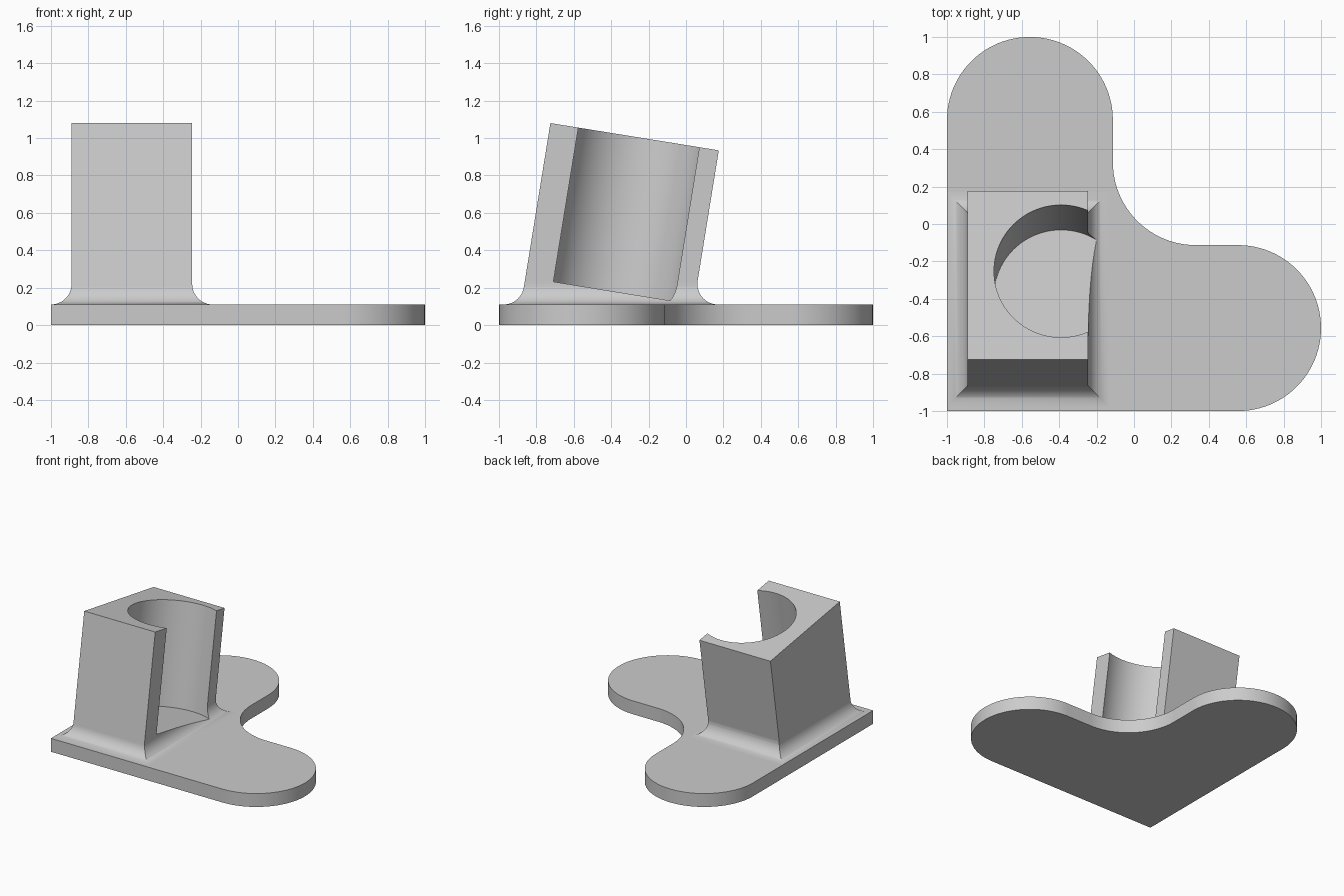
import bpy, bmesh
from math import sin, cos, tan, pi, radians, sqrt
from mathutils import Matrix, Vector

if "Cube" in bpy.data.objects:
    bpy.data.objects.remove(bpy.data.objects["Cube"])

GREY = (0.6, 0.6, 0.6, 1)
grey = bpy.data.materials.new("light grey")
grey.use_nodes = True
grey.diffuse_color = GREY
grey.node_tree.nodes["Principled BSDF"].inputs["Base Color"].default_value = GREY

PLATE = 0.11                      # plate thickness
ARM = 0.4435                      # radius of the arm ends
TILT = radians(9.2)               # holder leans back
FILLET = 0.11
LEFT, RIGHT = -0.89, -0.245       # holder side walls
TOP_FRONT = Vector((-0.725, 1.08))
DEPTH = 0.912


def make_object(name, bm):
    bmesh.ops.recalc_face_normals(bm, faces=bm.faces[:])
    mesh = bpy.data.meshes.new(name)
    bm.to_mesh(mesh)
    bm.free()
    mesh.materials.append(grey)
    obj = bpy.data.objects.new(name, mesh)
    bpy.context.collection.objects.link(obj)
    return obj


def activate(obj):
    bpy.ops.object.select_all(action='DESELECT')
    obj.select_set(True)
    bpy.context.view_layer.objects.active = obj


def smooth(obj):
    activate(obj)
    bpy.ops.object.shade_smooth_by_angle(angle=radians(30))
    mod = obj.modifiers.new("even shading", 'WEIGHTED_NORMAL')
    mod.keep_sharp = True


def loft(rings):
    bm = bmesh.new()
    loops = [[bm.verts.new(p) for p in ring] for ring in rings]
    n = len(loops[0])
    for low, high in zip(loops, loops[1:]):
        for i in range(n):
            j = (i + 1) % n
            bm.faces.new((low[i], low[j], high[j], high[i]))
    bm.faces.new(loops[0][::-1])
    bm.faces.new(loops[-1])
    return bm


def arc(cx, cy, start, end, steps):
    angles = [radians(start + (end - start) * i / steps) for i in range(steps + 1)]
    return [(cx + ARM * cos(a), cy + ARM * sin(a)) for a in angles]


# Base plate: two rounded arms joined by a concave inner corner
end = 1 - ARM
inner = 2 * ARM - 1 + ARM
outline = [(-1, -1)]
outline += arc(end, -end, -90, 90, 48)
outline += arc(inner, inner, 270, 180, 24)
outline += arc(-end, end, 0, 180, 48)
base_plate = make_object("base_plate", loft(
    [[(x, y, z) for x, y in outline] for z in (0, PLATE)]))
smooth(base_plate)

# Leaning holder with a flared foot on all four sides
front_foot = TOP_FRONT.x - (TOP_FRONT.y - PLATE) * tan(TILT)
back_foot = front_foot + DEPTH / cos(TILT)


def flare(h, lean):
    """Outward distance of a wall at height h; lean > 0 overhangs."""
    wall = -h * tan(lean)
    if h >= FILLET * (1 + sin(lean)):
        return -wall
    centre = FILLET * tan(lean) + FILLET / cos(lean)
    return centre - sqrt(max(0, FILLET ** 2 - (h - FILLET) ** 2))


heights = [FILLET * (1 - cos(i * pi / 24)) for i in range(13)]
heights += [FILLET * (1 - sin(TILT)), FILLET * (1 + sin(TILT) / 2),
            FILLET * (1 + sin(TILT))]
rings = []
for h in sorted(heights):
    x0, x1 = LEFT - flare(h, 0), RIGHT + flare(h, 0)
    y0, y1 = front_foot - flare(h, -TILT), back_foot + flare(h, TILT)
    z = PLATE + h
    rings.append([(x0, y0, z), (x1, y0, z), (x1, y1, z), (x0, y1, z)])
top_back = TOP_FRONT + DEPTH * Vector((cos(TILT), -sin(TILT)))
rings.append([(x, p.x, p.y) for x, p in (
    (LEFT, TOP_FRONT), (RIGHT, TOP_FRONT), (RIGHT, top_back), (LEFT, top_back))])
holder = make_object("holder", loft(rings))

# Round pocket, open at the top and on one side
axis = Vector((0, sin(TILT), cos(TILT)))
mouth = Vector((-0.39, -0.252, 1.004))
low, high = mouth - axis * 0.835, mouth + axis * 0.2
bm = bmesh.new()
bmesh.ops.create_cone(
    bm, cap_ends=True, segments=96, radius1=0.3585, radius2=0.3585,
    depth=(high - low).length,
    matrix=Matrix.Translation((low + high) / 2) @ Matrix.Rotation(-TILT, 4, 'X'))
cutter = make_object("pocket_cutter", bm)
cutter.hide_render = True
cut = holder.modifiers.new("pocket", 'BOOLEAN')
cut.operation = 'DIFFERENCE'
cut.solver = 'EXACT'
cut.object = cutter
activate(holder)
bpy.ops.object.modifier_apply(modifier=cut.name)
bpy.data.objects.remove(cutter)
smooth(holder)
